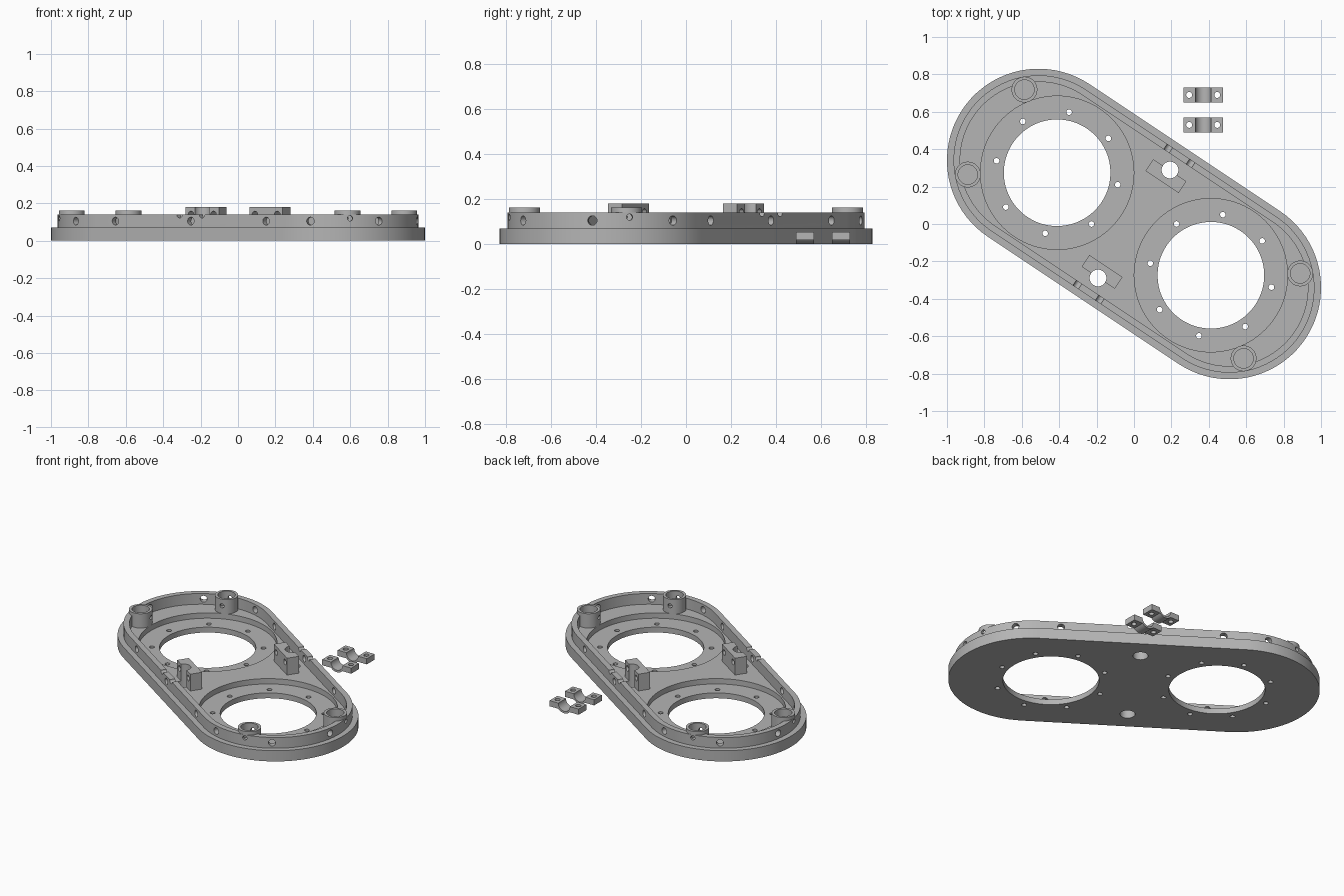
import bpy, bmesh, math
from mathutils import Matrix, Vector

if "Cube" in bpy.data.objects:
    bpy.data.objects.remove(bpy.data.objects["Cube"])

TILT = Matrix.Rotation(math.atan2(-0.34, 0.51), 4, 'Z')   # plate axis direction
END = 0.613        # rounded end centres along the plate axis
PORT = 0.494       # large opening centres along the plate axis
FLOOR, RECESS, RIM_TOP = 0.07, 0.035, 0.14

grey = bpy.data.materials.new("grey_plastic")
grey.diffuse_color = (0.46, 0.46, 0.46, 1)
grey.use_nodes = True
grey.node_tree.nodes["Principled BSDF"].inputs["Base Color"].default_value = grey.diffuse_color


def prism(bm, pts, z0, z1):
    low = [bm.verts.new((x, y, z0)) for x, y in pts]
    high = [bm.verts.new((x, y, z1)) for x, y in pts]
    n = len(pts)
    bm.faces.new(low[::-1])
    bm.faces.new(high)
    for i in range(n):
        j = (i + 1) % n
        bm.faces.new((low[i], low[j], high[j], high[i]))


def arc(cx, cy, r, a0, a1, n):
    return [(cx + r * math.cos(math.radians(a0 + (a1 - a0) * i / n)),
             cy + r * math.sin(math.radians(a0 + (a1 - a0) * i / n))) for i in range(n + 1)]


def disc(bm, x, y, r, z0, z1, n=64):
    prism(bm, arc(x, y, r, 0, 360, n)[:-1], z0, z1)


def stadium(bm, r, z0, z1):
    prism(bm, arc(END, 0, r, -90, 90, 40) + arc(-END, 0, r, 90, 270, 40), z0, z1)


def rod(bm, p, direction, r, length, n=24):
    d = Vector(direction).normalized()
    m = Matrix.Translation(Vector(p)) @ d.to_track_quat('Z', 'Y').to_matrix().to_4x4()
    bmesh.ops.create_cone(bm, cap_ends=True, segments=n, radius1=r, radius2=r,
                          depth=length, matrix=m)


def make(name, build, matrix=TILT):
    bm = bmesh.new()
    build(bm)
    bmesh.ops.transform(bm, matrix=matrix, verts=bm.verts)
    bmesh.ops.recalc_face_normals(bm, faces=bm.faces)
    me = bpy.data.meshes.new(name)
    bm.to_mesh(me)
    bm.free()
    me.materials.append(grey)
    ob = bpy.data.objects.new(name, me)
    bpy.context.collection.objects.link(ob)
    return ob


def activate(ob):
    bpy.ops.object.select_all(action='DESELECT')
    ob.select_set(True)
    bpy.context.view_layer.objects.active = ob


def cut(ob, build, matrix=TILT):
    tool = make("cutter", build, matrix)
    tool.hide_render = True
    mod = ob.modifiers.new("cut", 'BOOLEAN')
    mod.operation, mod.solver, mod.object = 'DIFFERENCE', 'EXACT', tool
    activate(ob)
    bpy.ops.object.modifier_apply(modifier=mod.name)
    bpy.data.objects.remove(tool)


def smooth(ob):
    activate(ob)
    bpy.ops.object.shade_smooth_by_angle(angle=math.radians(30))


# boss positions and their outward directions
bosses = []
for s in (1, -1):
    for a in (-45, 45):
        c, sn = s * math.cos(math.radians(a)), math.sin(math.radians(a))
        bosses.append((s * END + 0.386 * c, 0.386 * sn, c, sn))


# cutter groups
def recesses(bm):
    for s in (1, -1):
        disc(bm, s * PORT, 0, 0.41, RECESS, 0.3, 96)


def through_holes(bm):
    for s in (1, -1):
        disc(bm, s * PORT, 0, 0.285, -0.1, 0.3, 80)
        disc(bm, 0, s * 0.347, 0.045, -0.1, 0.3, 40)
        for k in range(8):
            a = math.radians(22.5 + 45 * k)
            disc(bm, s * PORT + 0.33 * math.cos(a), 0.33 * math.sin(a), 0.015, -0.1, 0.3, 20)


def rim_holes(bm):
    for s in (1, -1):
        for a in (-72, -24, 24, 72):
            c, sn = s * math.cos(math.radians(a)), math.sin(math.radians(a))
            rod(bm, (s * END + 0.44 * c, 0.44 * sn, 0.105), (c, sn, 0), 0.021, 0.12)
        for u in (-0.484, 0, 0.484):
            rod(bm, (u, s * 0.44, 0.105), (0, s, 0), 0.021, 0.12)


def boss_holes(bm):
    for x, y, c, sn in bosses:
        rod(bm, (x, y, 0.12), (c, sn, 0), 0.014, 0.3)


def boss_pockets(bm):
    for x, y, c, sn in bosses:
        disc(bm, x, y, 0.052, FLOOR - 0.02, 0.3, 40)


def screw_channels(bm):
    for s in (1, -1):
        for u in (-0.072, 0.072):
            rod(bm, (u, s * 0.36, 0.14), (0, 1, 0), 0.018, 0.3)


# base plate with two recessed ports
base = make("base_plate", lambda bm: stadium(bm, 0.49, 0, FLOOR))
cut(base, recesses)
cut(base, through_holes)
smooth(base)

# raised rim wall
rim = make("rim_wall", lambda bm: stadium(bm, 0.455, FLOOR, RIM_TOP))
cut(rim, lambda bm: stadium(bm, 0.42, 0, 0.3))
cut(rim, boss_pockets)
cut(rim, rim_holes)
cut(rim, boss_holes)
cut(rim, screw_channels)
smooth(rim)

# hollow corner bosses
for i, (x, y, c, sn) in enumerate(bosses):
    boss = make(f"corner_boss_{i + 1}", lambda bm: disc(bm, x, y, 0.069, FLOOR, 0.163, 48))
    cut(boss, boss_pockets)
    cut(boss, boss_holes)
    smooth(boss)

# clamp posts with a half-round groove facing the rim
for s, side in ((1, "back"), (-1, "front")):
    block = [(-0.107, 0.27), (0.107, 0.27), (0.107, 0.345), (-0.107, 0.345)]
    post = make(f"clamp_post_{side}",
                lambda bm: prism(bm, [(s * u, s * v) for u, v in block], FLOOR, 0.18))
    cut(post, through_holes)
    cut(post, screw_channels)
    smooth(post)

# loose clamp caps: flanges joined by a half-round trough
dip = math.degrees(math.asin(0.037 / 0.055))
profile = ([(-0.105, 0.018)] + arc(0, 0.055, 0.055, 180 + dip, 360 - dip, 14)
           + [(0.105, 0.018), (0.105, 0.055)] + arc(0, 0.055, 0.042, 0, -180, 20)
           + [(-0.105, 0.055)])
for i, y in enumerate((0.53, 0.69)):
    place = Matrix.Translation((0.37, y, 0))
    cap = make(f"clamp_cap_{i + 1}", lambda bm: prism(bm, profile, -0.04, 0.04),
               place @ Matrix.Rotation(math.pi / 2, 4, 'X'))
    cut(cap, lambda bm: [disc(bm, u, 0, 0.016, -0.1, 0.2, 20) for u in (-0.075, 0.075)], place)
    smooth(cap)
